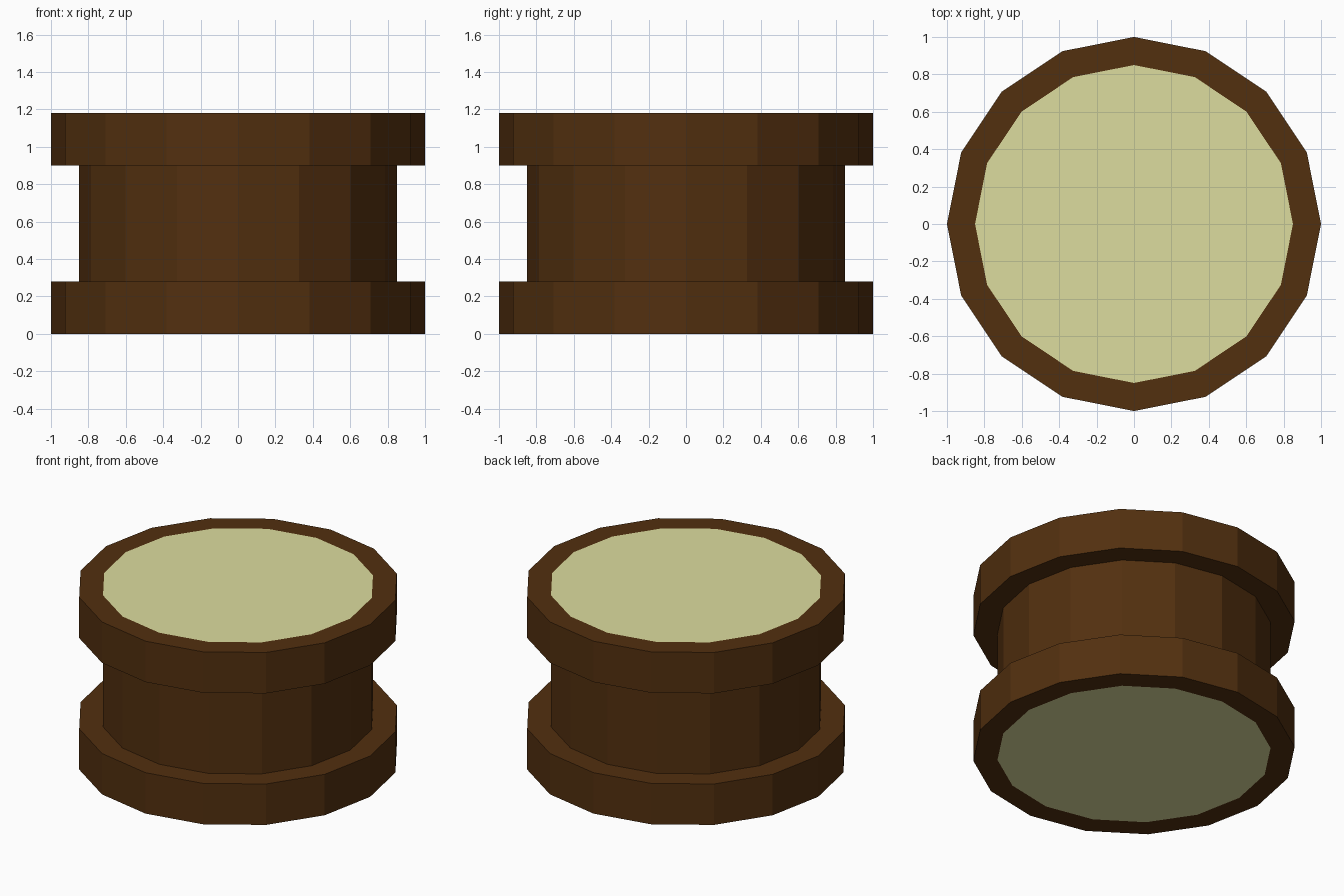
import bpy, bmesh
from math import cos, sin, tau

if "Cube" in bpy.data.objects:
    bpy.data.objects.remove(bpy.data.objects["Cube"])

SIDES = 16
R_RIM, R_SHELL = 1.0, 0.85
HEIGHT, RIM = 1.18, 0.28


def material(name, colour):
    m = bpy.data.materials.new(name)
    m.diffuse_color = (*colour, 1)
    m.use_nodes = True
    m.node_tree.nodes["Principled BSDF"].inputs["Base Color"].default_value = m.diffuse_color
    return m


def ring(bm, r, z):
    return [bm.verts.new((r * cos(tau * i / SIDES), r * sin(tau * i / SIDES), z))
            for i in range(SIDES)]


def finish(bm, name, mat):
    mesh = bpy.data.meshes.new(name)
    bm.to_mesh(mesh)
    bm.free()
    mesh.materials.append(mat)
    bpy.context.collection.objects.link(bpy.data.objects.new(name, mesh))


def lathe(name, profile, mat):
    """Spin a profile listed from bottom to top along its outside."""
    bm = bmesh.new()
    rings = [ring(bm, r, z) for r, z in profile]
    for a, b in zip(rings, rings[1:]):
        for i in range(SIDES):
            j = (i + 1) % SIDES
            bm.faces.new((a[i], a[j], b[j], b[i]))
    finish(bm, name, mat)


def disc(name, z, up, mat):
    bm = bmesh.new()
    verts = ring(bm, R_SHELL, z)
    bm.faces.new(verts if up else verts[::-1])
    finish(bm, name, mat)


wood = material("wood", (0.085, 0.029, 0.0048))
skin = material("skin", (0.72, 0.72, 0.345))

# Wooden shell between the two rims
lathe("shell", [(R_SHELL, RIM), (R_SHELL, HEIGHT - RIM)], wood)

# Wider rims at both ends
for name, z in (("bottom_rim", 0), ("top_rim", HEIGHT - RIM)):
    lathe(name, [(R_SHELL, z), (R_RIM, z), (R_RIM, z + RIM), (R_SHELL, z + RIM)], wood)

# Stretched drum heads, flush with the rims
disc("top_skin", HEIGHT, True, skin)
disc("bottom_skin", 0, False, skin)
